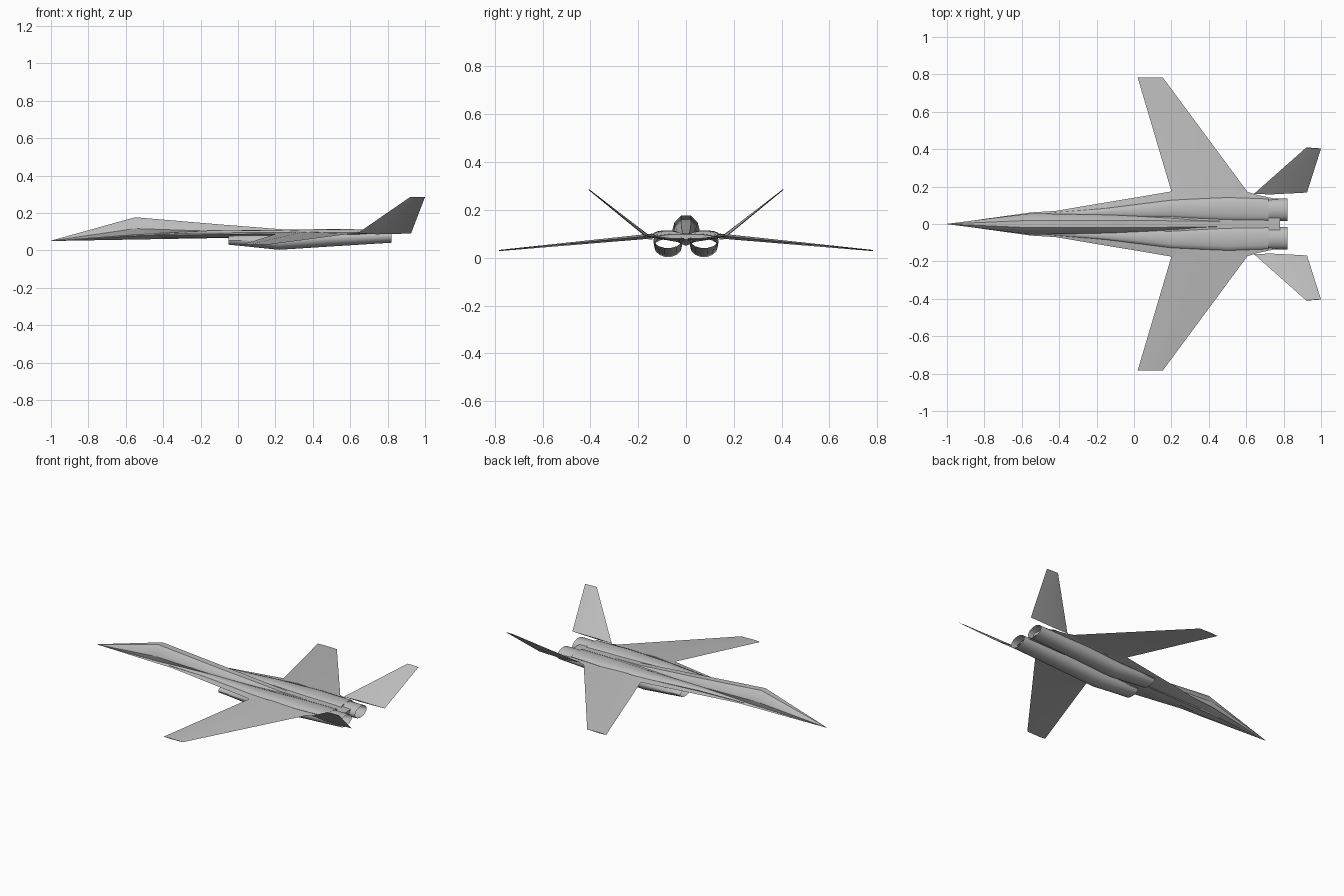
import bpy, bmesh, math

if "Cube" in bpy.data.objects:
    bpy.data.objects.remove(bpy.data.objects["Cube"])

grey = bpy.data.materials.new("aircraft grey")
grey.diffuse_color = (0.5, 0.5, 0.5, 1)
grey.use_nodes = True
grey.node_tree.nodes["Principled BSDF"].inputs["Base Color"].default_value = grey.diffuse_color


def loft(name, rings, cap_start=True, cap_end=True, smooth=None, closed_shell=True):
    """Skin a row of equal-length point rings."""
    bm = bmesh.new()
    vs = [[bm.verts.new(p) for p in r] for r in rings]
    n = len(rings[0])
    for a, b in zip(vs, vs[1:]):
        for i in range(n):
            j = (i + 1) % n
            bm.faces.new((a[i], a[j], b[j], b[i]))
    if cap_start:
        bm.faces.new(vs[0][::-1])
    if cap_end:
        bm.faces.new(vs[-1])
    bmesh.ops.remove_doubles(bm, verts=bm.verts, dist=0.0005)
    bmesh.ops.recalc_face_normals(bm, faces=bm.faces)
    me = bpy.data.meshes.new(name)
    bm.to_mesh(me)
    bm.free()
    me.materials.append(grey)
    ob = bpy.data.objects.new(name, me)
    bpy.context.collection.objects.link(ob)
    if smooth:
        bpy.ops.object.select_all(action='DESELECT')
        ob.select_set(True)
        bpy.context.view_layer.objects.active = ob
        bpy.ops.object.shade_smooth_by_angle(angle=math.radians(smooth))
    return ob


def mirror_y(ob):
    ob.modifiers.new("mirror", 'MIRROR').use_axis = (False, True, False)


def ellipse(x, y, z, ry, rz, n=14):
    return [(x, y + ry * math.cos(2 * math.pi * i / n), z + rz * math.sin(2 * math.pi * i / n))
            for i in range(n)]


# Forward fuselage: faceted section, x, half width, bottom, belt, shoulder, top
def hull(x, w, zb, z1, z2, zt, wt):
    half = [(0.35 * w, zb), (0.85 * w, z1), (w, (z1 + z2) / 2), (0.85 * w, z2), (wt, zt)]
    return [(x, y, z) for y, z in half] + [(x, -y, z) for y, z in reversed(half)]


loft("fuselage", [
    hull(-1.0, 0.001, 0.050, 0.0505, 0.051, 0.052, 0.0004),
    hull(-0.55, 0.057, 0.058, 0.085, 0.148, 0.177, 0.020),
    hull(-0.10, 0.048, 0.066, 0.085, 0.118, 0.139, 0.020),
    hull(0.32, 0.030, 0.074, 0.084, 0.098, 0.106, 0.016),
    hull(0.78, 0.014, 0.076, 0.082, 0.090, 0.096, 0.008)], smooth=30)


# Broad flat body with sharp side edges
def plate(x, w, zb, ze, zt):
    return [(x, w, ze), (x, w * 0.45, zt), (x, -w * 0.45, zt),
            (x, -w, ze), (x, -w * 0.45, zb), (x, w * 0.45, zb)]


loft("blended_body", [
    plate(-0.98, 0.002, 0.050, 0.051, 0.052),
    plate(-0.55, 0.062, 0.062, 0.078, 0.092),
    plate(-0.42, 0.070, 0.065, 0.081, 0.096),
    plate(0.20, 0.174, 0.073, 0.088, 0.102),
    plate(0.60, 0.174, 0.076, 0.090, 0.102),
    plate(0.66, 0.155, 0.078, 0.090, 0.101),
    plate(0.78, 0.130, 0.080, 0.089, 0.098)], smooth=30)

# Engine ducts, open at both ends
duct = loft("engine_duct", [
    ellipse(-0.05, 0.075, 0.054, 0.054, 0.024),
    ellipse(0.22, 0.075, 0.047, 0.058, 0.045),
    ellipse(0.50, 0.076, 0.066, 0.060, 0.046),
    ellipse(0.82, 0.076, 0.076, 0.060, 0.036)],
    cap_start=False, cap_end=False, smooth=40)
mirror_y(duct)

# Raised fairings over the engines
fairing = loft("engine_fairing", [
    ellipse(-0.45, 0.050, 0.086, 0.008, 0.004),
    ellipse(-0.15, 0.062, 0.094, 0.022, 0.012),
    ellipse(0.20, 0.080, 0.094, 0.048, 0.016),
    ellipse(0.50, 0.080, 0.095, 0.062, 0.020),
    ellipse(0.72, 0.076, 0.098, 0.058, 0.014)], smooth=40)
mirror_y(fairing)


# Thin swept surface: front and rear x at root and tip, diamond-like section
def panel(name, stations, ny, nz):
    rings = []
    for x0, x1, y0, y1, z0, z1, t in stations:
        def at(f, s):
            return (x0 + (x1 - x0) * f, y0 + (y1 - y0) * f + s * t * ny,
                    z0 + (z1 - z0) * f + s * t * nz)
        rings.append([at(0, 0), at(0.35, 1), at(1, 0), at(0.35, -1)])
    ob = loft(name, rings, smooth=30)
    mirror_y(ob)


panel("wing", [(0.16, 0.63, 0.14, 0.14, 0.088, 0.090, 0.012),
               (0.20, 0.605, 0.174, 0.174, 0.087, 0.089, 0.010),
               (0.02, 0.155, 0.782, 0.782, 0.030, 0.030, 0.0025)], 0.0, 1.0)

panel("tail_fin", [(0.64, 0.925, 0.160, 0.168, 0.092, 0.090, 0.007),
                   (0.92, 1.0, 0.408, 0.404, 0.285, 0.285, 0.002)], -0.62, 0.78)
